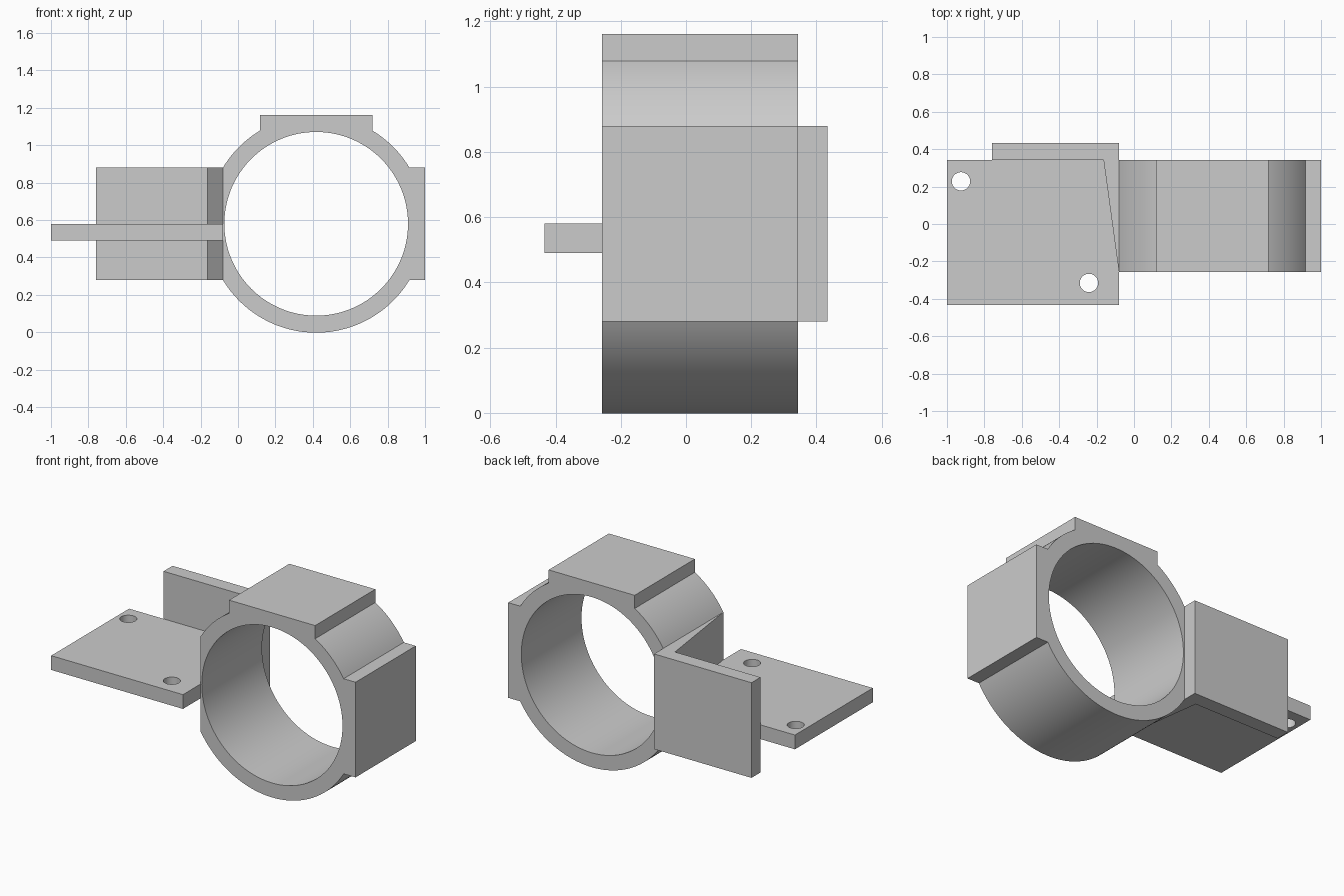
import bpy
import bmesh
from math import asin, cos, sin, pi, radians

if "Cube" in bpy.data.objects:
    bpy.data.objects.remove(bpy.data.objects["Cube"])

gray = bpy.data.materials.new("light_gray")
gray.use_nodes = True
COLOR = (0.6, 0.6, 0.6, 1)
gray.diffuse_color = COLOR
gray.node_tree.nodes["Principled BSDF"].inputs["Base Color"].default_value = COLOR

CX, CZ = 0.418, 0.58                  # ring axis
R_OUT, R_IN, PAD = 0.582, 0.491, 0.3  # radii and half width of the flats
FRONT, BACK, EDGE = -0.257, 0.343, 0.433
FLAT_X = CX - (R_OUT**2 - PAD**2) ** 0.5


def prism(name, points, start, end, axis):
    """Extrude a closed outline along y (points are x, z) or z (points are x, y)."""
    bm = bmesh.new()
    place = (lambda a, b: (a, start, b)) if axis == "y" else (lambda a, b: (a, b, start))
    face = bm.faces.new([bm.verts.new(place(a, b)) for a, b in points])
    out = bmesh.ops.extrude_face_region(bm, geom=[face])
    verts = [v for v in out["geom"] if isinstance(v, bmesh.types.BMVert)]
    shift = (0, end - start, 0) if axis == "y" else (0, 0, end - start)
    bmesh.ops.translate(bm, verts=verts, vec=shift)
    bmesh.ops.recalc_face_normals(bm, faces=bm.faces)
    mesh = bpy.data.meshes.new(name)
    bm.to_mesh(mesh)
    bm.free()
    mesh.materials.append(gray)
    obj = bpy.data.objects.new(name, mesh)
    bpy.context.collection.objects.link(obj)
    return obj


def arc(cx, cy, r, a0, a1, n):
    return [(cx + r * cos(a0 + (a1 - a0) * i / n), cy + r * sin(a0 + (a1 - a0) * i / n))
            for i in range(n + 1)]


def circle(cx, cy, r, n):
    return arc(cx, cy, r, 0, 2 * pi, n)[:-1]


def cut(obj, cutter):
    cutter.hide_render = True
    mod = obj.modifiers.new("cut", "BOOLEAN")
    mod.operation, mod.solver, mod.object = "DIFFERENCE", "EXACT", cutter
    select(obj)
    bpy.ops.object.modifier_apply(modifier=mod.name)
    bpy.data.objects.remove(cutter)


def select(obj):
    bpy.ops.object.select_all(action="DESELECT")
    obj.select_set(True)
    bpy.context.view_layer.objects.active = obj


# Ring with flat pads on top and left, and a flat on the bracket side
half = asin(PAD / R_OUT)
outline = arc(CX, CZ, R_OUT, half, pi / 2 - half, 16)
outline += [(CX + PAD, CZ + R_OUT), (CX - PAD, CZ + R_OUT)]
outline += arc(CX, CZ, R_OUT, pi / 2 + half, pi - half, 16)
outline += arc(CX, CZ, R_OUT, pi + half, 2 * pi - half, 64)
outline += [(CX + R_OUT, CZ - PAD), (CX + R_OUT, CZ + PAD)]
ring = prism("clamp_ring", outline, FRONT, BACK, "y")
cut(ring, prism("bore_cutter", circle(CX, CZ, R_IN, 128), FRONT - 0.2, BACK + 0.2, "y"))

# Upright back flange with its tapered web against the ring
flange = prism("back_flange",
               [(-0.76, EDGE), (-0.76, BACK), (-0.163, BACK), (FLAT_X, FRONT), (FLAT_X, EDGE)],
               CZ - PAD, CZ + PAD, "z")

# Horizontal mounting plate with two screw holes
plate = prism("mounting_plate",
              [(-1, -EDGE), (FLAT_X, -EDGE), (FLAT_X, BACK), (-1, BACK)], 0.49, CZ, "z")
for x, y in ((-0.925, 0.228), (-0.241, -0.315)):
    cut(plate, prism("hole_cutter", circle(x, y, 0.049, 48), 0.3, 0.8, "z"))

for obj in (ring, flange, plate):
    select(obj)
    bpy.ops.object.shade_smooth_by_angle(angle=radians(20))
